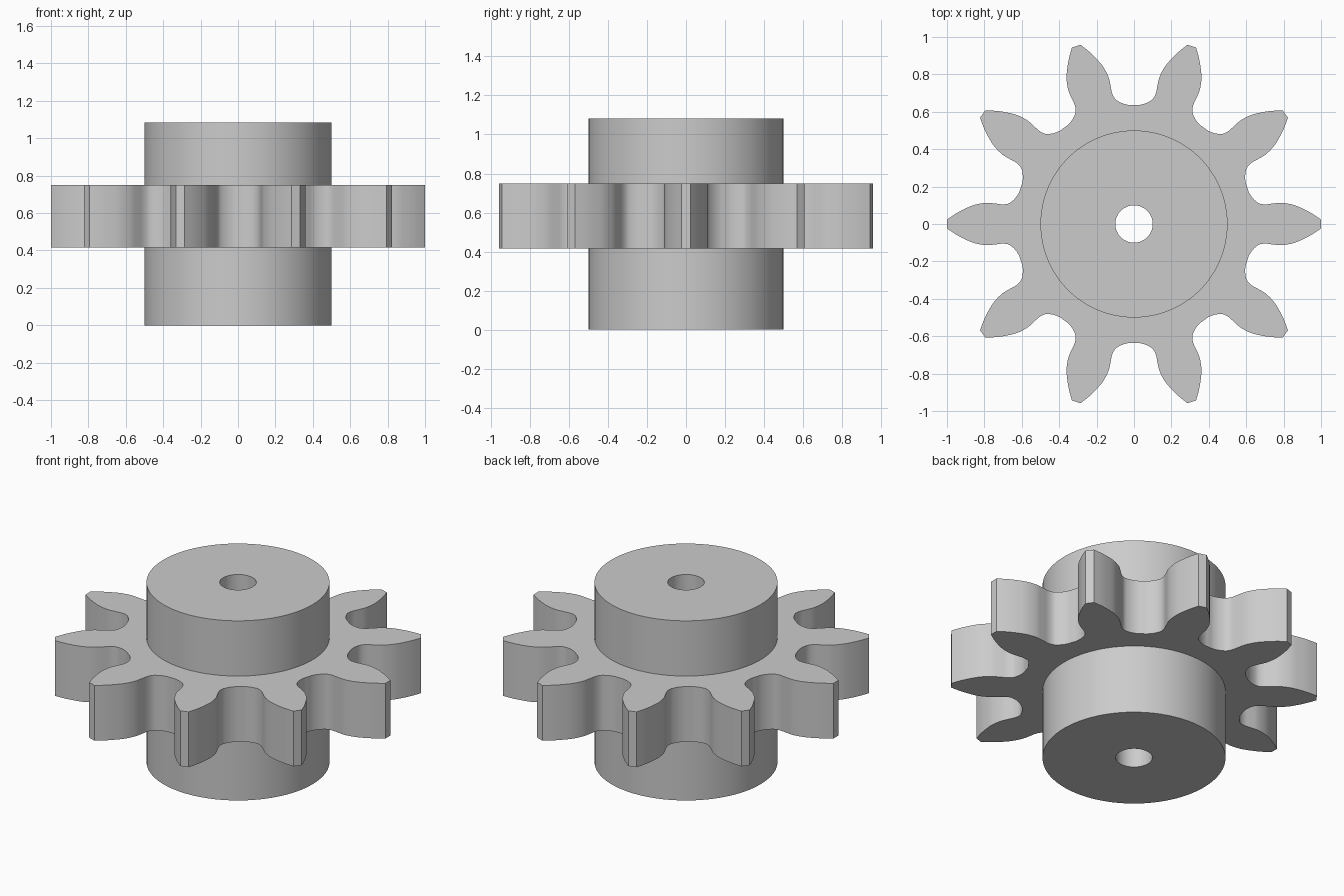
import bpy, bmesh
from math import cos, sin, pi, radians
from mathutils import Vector, Matrix

if "Cube" in bpy.data.objects:
    bpy.data.objects.remove(bpy.data.objects["Cube"])

TEETH = 10
PITCH = 2 * pi / TEETH

grey = bpy.data.materials.new("plain grey")
grey.use_nodes = True
colour = (0.6, 0.6, 0.6, 1)
grey.diffuse_color = colour
grey.node_tree.nodes["Principled BSDF"].inputs["Base Color"].default_value = colour


def circle(radius, count):
    return [Vector((radius * cos(2 * pi * i / count), radius * sin(2 * pi * i / count)))
            for i in range(count)]


def smooth_path(pts, steps):
    """Catmull-Rom curve through the points, ends included."""
    ext = [pts[0]] + pts + [pts[-1]]
    out = []
    for a, b, c, d in zip(ext, ext[1:], ext[2:], ext[3:]):
        for i in range(steps):
            t = i / steps
            out.append(b + (c - a) * t / 2
                       + (a * 2 - b * 5 + c * 4 - d) * t * t / 2
                       + (b * 3 - a - c * 3 + d) * t ** 3 / 2)
    return out + [pts[-1]]


def extruded_profile(name, loops, low, high):
    """Extrude an outline with a hole between two heights."""
    curve = bpy.data.curves.new(name, "CURVE")
    curve.dimensions = "2D"
    curve.fill_mode = "BOTH"
    curve.extrude = (high - low) / 2
    for loop in loops:
        spline = curve.splines.new("POLY")
        spline.points.add(len(loop) - 1)
        for point, co in zip(spline.points, loop):
            point.co = (co.x, co.y, 0, 1)
        spline.use_cyclic_u = True
    helper = bpy.data.objects.new(name + " curve", curve)
    bpy.context.collection.objects.link(helper)
    evaluated = helper.evaluated_get(bpy.context.evaluated_depsgraph_get())
    mesh = bpy.data.meshes.new_from_object(evaluated)
    bpy.data.objects.remove(helper)

    bm = bmesh.new()
    bm.from_mesh(mesh)
    bmesh.ops.remove_doubles(bm, verts=bm.verts, dist=0.0001)
    bmesh.ops.recalc_face_normals(bm, faces=bm.faces)
    bmesh.ops.translate(bm, verts=bm.verts, vec=(0, 0, (low + high) / 2))
    bm.to_mesh(mesh)
    bm.free()
    mesh.name = name
    mesh.materials.clear()
    mesh.materials.append(grey)
    obj = bpy.data.objects.new(name, mesh)
    bpy.context.collection.objects.link(obj)
    bpy.ops.object.select_all(action="DESELECT")
    obj.select_set(True)
    bpy.context.view_layer.objects.active = obj
    bpy.ops.object.shade_smooth_by_angle(angle=radians(30))
    return obj


# One tooth flank, from the tip down to the middle of the gap
flank = [Vector(p) for p in (
    (1, 0.024), (0.95, 0.057), (0.90, 0.083), (0.85, 0.103), (0.79, 0.113),
    (0.74, 0.109), (0.70, 0.105), (0.665, 0.112), (0.635, 0.138),
    (0.615, 0.168), (0.605, 0.1966))]

# Mirror the flank across the gap, then repeat it around the wheel
mirrored = [Matrix.Rotation(PITCH, 2) @ Vector((p.x, -p.y)) for p in reversed(flank[:-1])]
gap = smooth_path(flank + mirrored, 4)
outline = [Matrix.Rotation(PITCH * k, 2) @ p for k in range(TEETH) for p in gap]

# Toothed wheel and the bored hub through it
extruded_profile("toothed_wheel", [outline, circle(0.499, 96)], 0.417, 0.75)
extruded_profile("hub", [circle(0.5, 96), circle(0.1, 48)], 0, 1.083)
